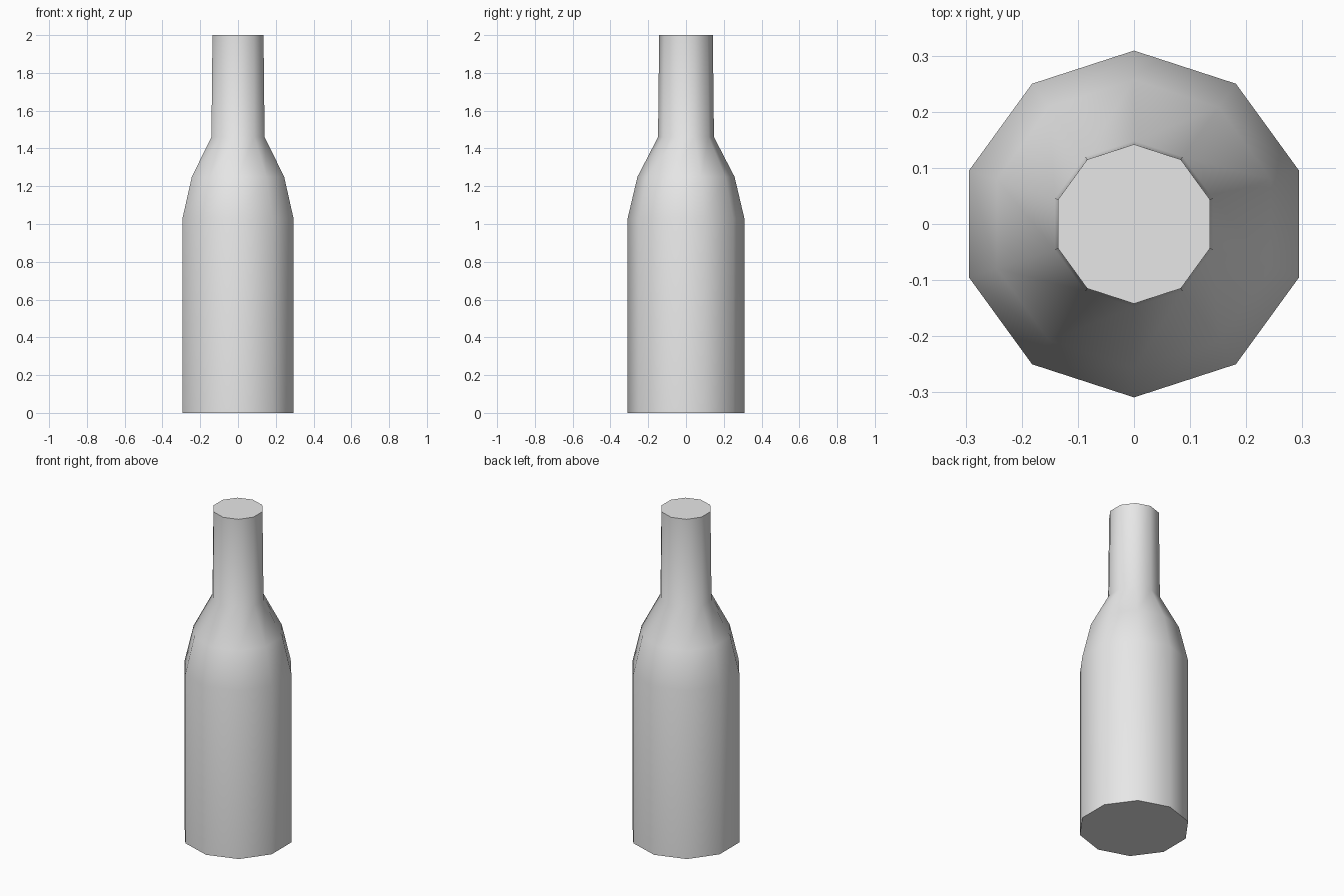
import bpy
import bmesh
import math

cube = bpy.data.objects.get("Cube")
if cube:
    bpy.data.objects.remove(cube, do_unlink=True)

SIDES = 10
# Bottle outline from base to mouth: radius, height
PROFILE = [(0.309, 0), (0.309, 1.03), (0.257, 1.25), (0.148, 1.46), (0.142, 2)]

# Single grey material
grey = bpy.data.materials.new("light grey")
grey.use_nodes = True
colour = (0.8, 0.8, 0.8, 1)
grey.diffuse_color = colour
grey.node_tree.nodes["Principled BSDF"].inputs["Base Color"].default_value = colour


def ring(bm, radius, height):
    """One ten-sided cross-section with a corner facing the back."""
    angles = [math.pi / 2 + math.tau * i / SIDES for i in range(SIDES)]
    return [bm.verts.new((radius * math.cos(a), radius * math.sin(a), height)) for a in angles]


# Bottle body, shoulder and neck as one lathed shell with flat caps
bm = bmesh.new()
rings = [ring(bm, r, z) for r, z in PROFILE]
for low, high in zip(rings, rings[1:]):
    for i in range(SIDES):
        j = (i + 1) % SIDES
        bm.faces.new((low[i], low[j], high[j], high[i]))
bm.faces.new(rings[0][::-1])
bm.faces.new(rings[-1])
bmesh.ops.recalc_face_normals(bm, faces=bm.faces)

mesh = bpy.data.meshes.new("bottle")
bm.to_mesh(mesh)
bm.free()
mesh.materials.append(grey)
bottle = bpy.data.objects.new("bottle", mesh)
bpy.context.collection.objects.link(bottle)

# Smooth sides, crisp rims
bpy.ops.object.select_all(action="DESELECT")
bottle.select_set(True)
bpy.context.view_layer.objects.active = bottle
bpy.ops.object.shade_smooth_by_angle(angle=math.radians(50))
